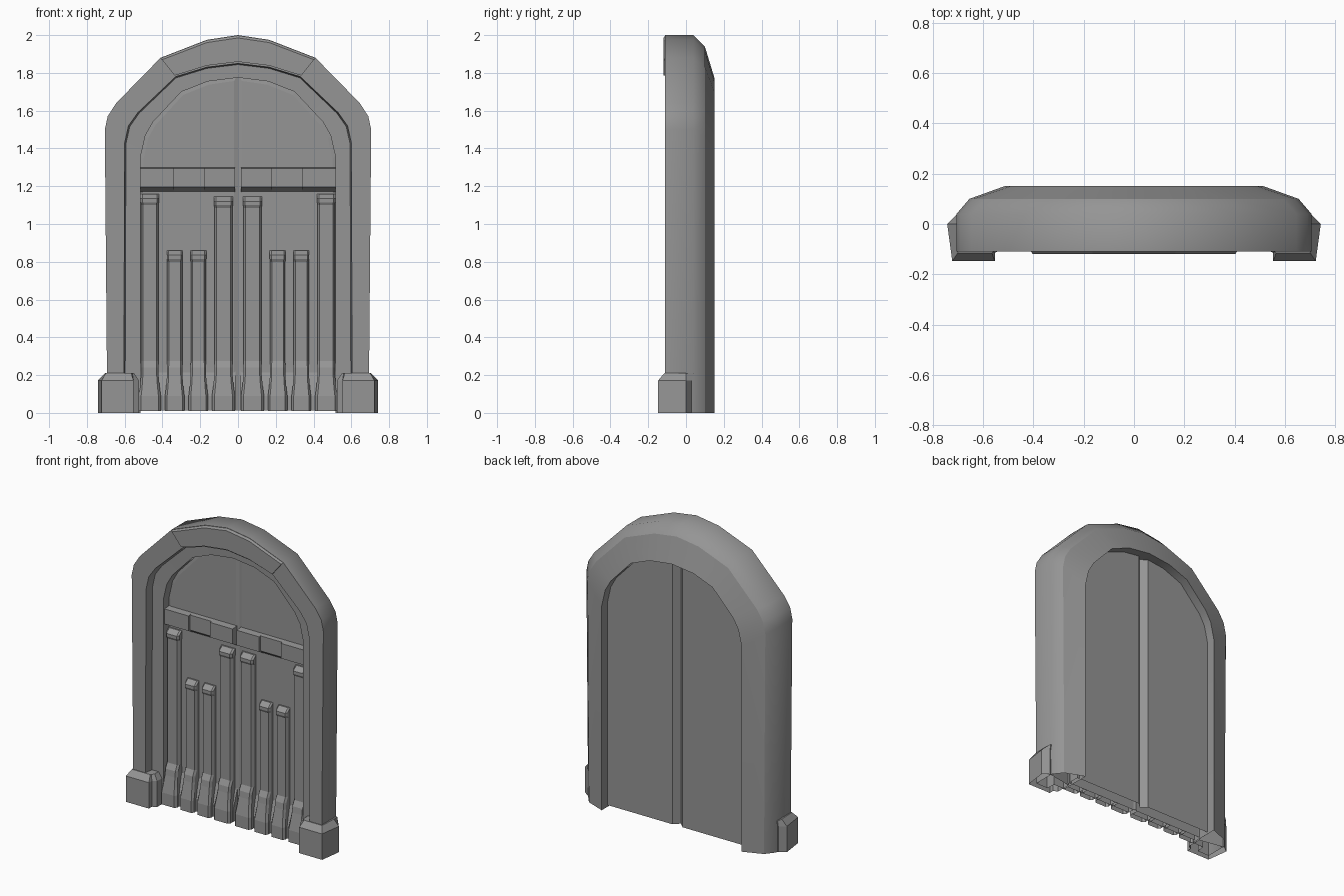
import bpy
import bmesh
from mathutils import Vector

cube = bpy.data.objects.get("Cube")
if cube:
    bpy.data.objects.remove(cube, do_unlink=True)

stone = bpy.data.materials.new("stone_grey")
stone.use_nodes = True
GREY = (0.3, 0.3, 0.3, 1)
stone.diffuse_color = GREY
stone.node_tree.nodes["Principled BSDF"].inputs["Base Color"].default_value = GREY

# Half outlines of the arch (x, z), from the ground to the crown
OUTER = [(0.692, 0), (0.705, 1.5), (0.69, 1.57), (0.645, 1.64), (0.41, 1.88), (0.165, 1.975), (0, 2)]
INNER = [(0.605, 0), (0.6, 1.43), (0.58, 1.52), (0.53, 1.59), (0.33, 1.78), (0.165, 1.83), (0, 1.85)]
DOOR = [(0.515, 0), (0.515, 1.36), (0.49, 1.47), (0.45, 1.54), (0.3, 1.7), (0.16, 1.755), (0, 1.775)]
PANEL_Y = 0.01  # front face of the door leaves


def blend(a, b, t):
    return [tuple(Vector(p).lerp(Vector(q), t)) for p, q in zip(a, b)]


def loft(name, rings, caps=True, crease=None):
    """Skin closed rings, leave the underside open, mirror across x = 0.
    With a crease, shade smooth and keep that lengthwise edge sharp."""
    bm = bmesh.new()
    rows = [[bm.verts.new(p) for p in ring] for ring in rings]
    n = len(rows[0])
    for low, high in zip(rows, rows[1:]):
        for i in range(n):
            j = (i + 1) % n
            bm.faces.new((low[i], low[j], high[j], high[i]))
        if crease is not None:
            bm.edges.get((low[crease], high[crease])).smooth = False
    if caps:
        bm.faces.new(rows[0])
        bm.faces.new(rows[-1])
    bmesh.ops.recalc_face_normals(bm, faces=bm.faces)
    hidden = [f for f in bm.faces
              if all(v.co.z < 0.02 for v in f.verts) or all(v.co.x < 0.001 for v in f.verts)]
    bmesh.ops.delete(bm, geom=hidden, context="FACES")
    mesh = bpy.data.meshes.new(name)
    bm.to_mesh(mesh)
    bm.free()
    mesh.materials.append(stone)
    obj = bpy.data.objects.new(name, mesh)
    bpy.context.collection.objects.link(obj)
    if crease is not None:
        bpy.ops.object.select_all(action="DESELECT")
        obj.select_set(True)
        bpy.context.view_layer.objects.active = obj
        bpy.ops.object.shade_smooth_by_angle(angle=0.85, keep_sharp_edges=True)
    obj.modifiers.new("mirror", "MIRROR").use_clip = True


def sweep(name, section, start=0, caps=False, crease=None):
    """Join outlines, each at its own depth, into an arched moulding."""
    rings = [[(line[i][0], y, line[i][1]) for line, y in section]
             for i in range(start, len(OUTER))]
    loft(name, rings, caps, crease)


def extrude_x(name, profile, x0, x1):
    loft(name, [[(x, y, z) for y, z in profile] for x in (x0, x1)])


# Arched surround with rounded back and stepped front
sweep("arch_frame", [
    (OUTER, -0.11), (OUTER, 0.04), (blend(OUTER, DOOR, 0.27), 0.1),
    (DOOR, 0.15), (DOOR, -0.05), (blend(INNER, DOOR, 0.08), -0.052), (INNER, -0.11)], crease=2)

# Raised crown plate over the top of the arch
rim = blend(INNER, OUTER, 0.06)
sweep("crown_plate", [(blend(OUTER, INNER, 0.1), -0.12), (OUTER, -0.108),
                      (rim, -0.1), (rim, -0.12)], start=4, caps=True)

# Door leaves, bevelled along the edges so a V groove runs between them
edge = blend(DOOR, OUTER, 0.08)
panel = [(x * 0.97, z * 0.99) for x, z in DOOR]
rings = []
for line, seam, y in ((panel, 0.02, PANEL_Y), (edge, 0, PANEL_Y + 0.006),
                      (edge, 0, 0.053), (edge, 0.037, 0.09)):
    outline = [(seam, 0.012)] + [(max(x, seam), max(z, 0.012)) for x, z in line]
    rings.append([(x, y, z) for x, z in outline])
loft("door_leaf", rings)

# Cross beam with a shallow recess in each half
for name, x0, x1, front in (("beam_inner", 0.015, 0.18, -0.035),
                            ("beam_recess", 0.18, 0.34, -0.018),
                            ("beam_outer", 0.34, 0.515, -0.035)):
    extrude_x(name, [(0.015, 1.3), (front, 1.295), (front, 1.195), (0.012, 1.17)], x0, x1)

# Door ribs with flared feet and sloping caps
for name, x, half, top in (("rib_centre", 0.077, 0.05, 1.145),
                           ("rib_short_inner", 0.21, 0.042, 0.86),
                           ("rib_short_outer", 0.335, 0.042, 0.86),
                           ("rib_side", 0.467, 0.048, 1.16)):
    rows = [(0.01, 1.22, -0.07), (0.09, 1.22, -0.07), (0.14, 1.08, -0.06), (0.2, 0.97, -0.048),
            (0.24, 0.97, -0.043), (0.275, 0.95, -0.025), (top - 0.06, 0.95, -0.025),
            (top - 0.045, 1, -0.033), (top - 0.025, 1, -0.033), (top, 1, 0)]
    rings = []
    for z, wide, front in rows:
        w = half * wide
        back = PANEL_Y + 0.002
        shoulder = min(front + 0.015, PANEL_Y)
        rings.append([(x - w, back, z), (x + w, back, z), (x + w, shoulder, z),
                      (x + w * 0.78, front, z), (x - w * 0.78, front, z), (x - w, shoulder, z)])
    loft(name, rings)

# Low plinth behind the feet of the ribs
extrude_x("door_plinth", [(0.012, 0.012), (-0.035, 0.012), (-0.035, 0.09), (0.012, 0.22)], 0.012, 0.53)

# Base blocks under the frame
plan = [(0.525, -0.1), (0.553, -0.115), (0.553, -0.147), (0.722, -0.147), (0.742, 0), (0.7, 0.03), (0.525, 0)]
shoulder = [(0.55, -0.09), (0.56, -0.11), (0.565, -0.115), (0.7, -0.115), (0.705, 0), (0.702, 0.04), (0.55, 0)]
loft("base_block", [[(x, y, z) for x, y in ring]
                    for ring, z in ((plan, 0), (plan, 0.172), (shoulder, 0.21))])
